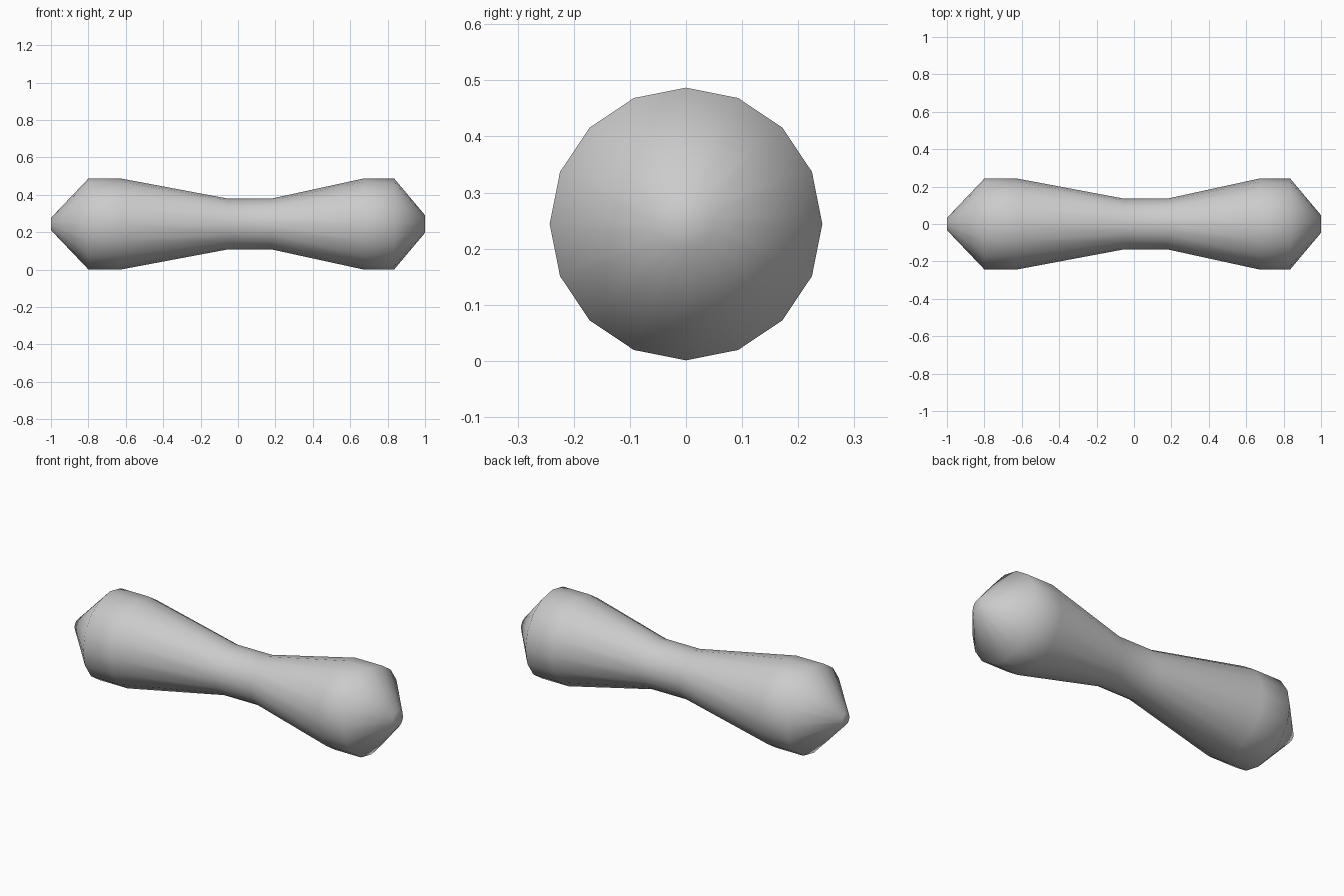
import bpy, bmesh
from math import cos, sin, tau

if "Cube" in bpy.data.objects:
    bpy.data.objects.remove(bpy.data.objects["Cube"])

SIDES = 16
CENTRE_Z = 0.244
# (x, radius) along the dumbbell axis
PROFILE = [(-1.0, 0.033), (-0.8, 0.243), (-0.625, 0.243), (-0.05, 0.135),
           (0.175, 0.135), (0.67, 0.243), (0.835, 0.243), (1.0, 0.047)]

# Dumbbell body: rings lofted along x, closed at both ends
bm = bmesh.new()
rings = []
for x, r in PROFILE:
    rings.append([bm.verts.new((x, r * cos(tau * i / SIDES), CENTRE_Z + r * sin(tau * i / SIDES)))
                  for i in range(SIDES)])
for a, b in zip(rings, rings[1:]):
    for i in range(SIDES):
        j = (i + 1) % SIDES
        bm.faces.new((a[i], a[j], b[j], b[i]))

# End caps
bm.faces.new(rings[0])
bm.faces.new(rings[-1])
bmesh.ops.recalc_face_normals(bm, faces=bm.faces)
for f in bm.faces:
    f.smooth = True

mesh = bpy.data.meshes.new("dumbbell_body")
bm.to_mesh(mesh)
bm.free()
bpy.context.collection.objects.link(bpy.data.objects.new("dumbbell_body", mesh))
